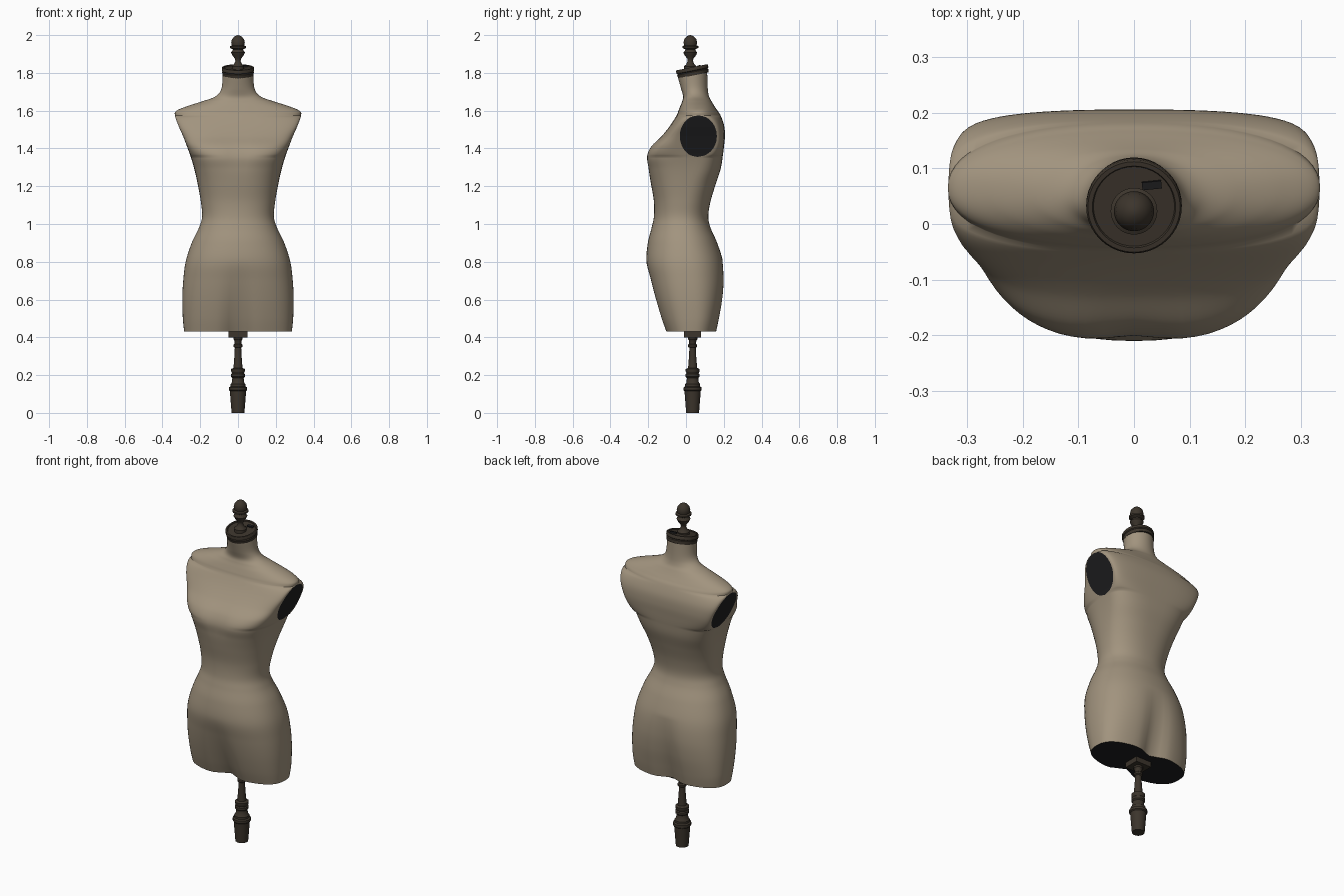
import bpy, bmesh, math
from mathutils import Matrix, Vector

if "Cube" in bpy.data.objects:
    bpy.data.objects.remove(bpy.data.objects["Cube"])


def material(name, rgb):
    m = bpy.data.materials.new(name)
    m.diffuse_color = (*rgb, 1)
    m.use_nodes = True
    m.node_tree.nodes["Principled BSDF"].inputs["Base Color"].default_value = m.diffuse_color
    return m


LINEN = material("tan linen", (0.36, 0.295, 0.21))
WOOD = material("dark wood", (0.045, 0.035, 0.025))
BLACK = material("charcoal", (0.013, 0.013, 0.014))


def finish(name, bm, mats, angle=40):
    bmesh.ops.recalc_face_normals(bm, faces=bm.faces)
    me = bpy.data.meshes.new(name)
    bm.to_mesh(me)
    bm.free()
    for m in mats:
        me.materials.append(m)
    ob = bpy.data.objects.new(name, me)
    bpy.context.collection.objects.link(ob)
    bpy.ops.object.select_all(action='DESELECT')
    ob.select_set(True)
    bpy.context.view_layer.objects.active = ob
    bpy.ops.object.shade_smooth_by_angle(angle=math.radians(angle))
    return ob


def lathe(name, profile, loc, tilt=0, sides=40):
    """Turned part: profile of (radius, height) spun about its axis."""
    bm = bmesh.new()
    vs = [bm.verts.new((r, 0, z)) for r, z in profile]
    es = [bm.edges.new(p) for p in zip(vs, vs[1:])]
    bmesh.ops.spin(bm, geom=vs + es, cent=(0, 0, 0), axis=(0, 0, 1),
                   angle=math.tau, steps=sides)
    bmesh.ops.remove_doubles(bm, verts=bm.verts, dist=1e-5)
    ob = finish(name, bm, [WOOD])
    ob.location = loc
    ob.rotation_euler.x = tilt
    return ob


def box(name, size, loc, mat, tilt=(0, 0, 0)):
    bm = bmesh.new()
    bmesh.ops.create_cube(bm, size=1, matrix=Matrix.Diagonal((*size, 1)))
    ob = finish(name, bm, [mat])
    ob.location, ob.rotation_euler = loc, tilt
    return ob


# Torso sections: z, half width, front y, back y, widest y, squareness
ROWS = [
    (0.43, .285, -.11, .165, .03, 2.6), (0.50, .292, -.135, .18, .03, 2.6),
    (0.60, .295, -.165, .198, .02, 2.5), (0.70, .29, -.19, .205, .01, 2.4),
    (0.80, .277, -.21, .196, .0, 2.3), (0.90, .245, -.202, .165, -.01, 2.2),
    (0.98, .207, -.182, .13, -.02, 2.2), (1.04, .19, -.17, .118, -.02, 2.2),
    (1.12, .197, -.17, .13, -.01, 2.3), (1.21, .213, -.185, .157, .01, 2.5),
    (1.29, .231, -.2, .183, .04, 2.8), (1.355, .25, -.211, .194, .06, 3.0),
    (1.41, .27, -.187, .201, .065, 2.9), (1.465, .291, -.13, .206, .065, 2.6),
    (1.52, .315, -.085, .202, .065, 2.4), (1.575, .334, -.05, .183, .065, 2.3),
    (1.60, .325, -.04, .167, .065, 2.2), (1.625, .265, -.03, .15, .065, 2.2),
    (1.65, .187, -.02, .135, .06, 2.1), (1.675, .12, -.015, .122, .05, 2.0),
    (1.715, .088, -.025, .115, .04, 2.0), (1.79, .081, -.042, .112, .036, 2.0)]
SUB, Q, FLAT = 8, 16, 6
TILT = 0.2


def spline(a, b, c, d, t):
    return [.5 * (2*q + (r-p)*t + (2*p-5*q+4*r-s)*t*t + (3*q-p-3*r+s)*t**3)
            for p, q, r, s in zip(a, b, c, d)]


def section(z, a, yf, yb, yc, n):
    """Closed outline with a flat side where the armhole is."""
    c = .098 * math.sqrt(max(0, 1 - ((z - 1.465) / .11) ** 2))
    low = max(0, 1 - (z - .43) / .38)
    cleft_f = .05 * low ** 1.3 + .012 * math.exp(-((z - 1.37) / .07) ** 2)
    cleft_b = .04 * low ** .8

    def quarter(t, y_end):
        s = 1 if y_end > yc else -1
        x = a * max(0, math.cos(t)) ** (2 / n)
        y = yc + s * (c + (abs(y_end - yc) - c) * math.sin(t) ** (2 / n))
        dent = math.exp(-(x / .06) ** 2) * (cleft_b if s > 0 else cleft_f)
        return x, y - s * dent

    ts = [math.pi / 2 * i / Q for i in range(Q + 1)]
    half = [quarter(t, yf) for t in reversed(ts)]
    half += [(a, yc - c + 2 * c * i / FLAT) for i in range(1, FLAT)]
    half += [quarter(t, yb) for t in ts]
    ring = half + [(-x, y) for x, y in half[-2:0:-1]]
    lean = TILT * min(1, max(0, (z - 1.7) / .08))  # neck top slopes forward
    return [(x, y, z + lean * (y - .035)) for x, y in ring]


# Torso shell with dark armholes and dark underside
rings = []
for i in range(len(ROWS) - 1):
    pts = [ROWS[min(max(i + k, 0), len(ROWS) - 1)] for k in (-1, 0, 1, 2)]
    rings += [spline(*pts, k / SUB) for k in range(SUB)]
rings.append(ROWS[-1])
bm = bmesh.new()
loops = [[bm.verts.new(p) for p in section(*r)] for r in rings]
N = len(loops[0])
for r, (lo, hi) in enumerate(zip(loops, loops[1:])):
    arm = 1.353 < rings[r][0] < 1.574
    for i in range(N):
        j = (i + 1) % N
        f = bm.faces.new((lo[i], lo[j], hi[j], hi[i]))
        side = min(i, N - 1 - i)
        f.material_index = int(arm and Q <= side < Q + FLAT)
bm.faces.new(loops[0]).material_index = 1
bm.faces.new(loops[-1])
bmesh.ops.remove_doubles(bm, verts=bm.verts, dist=1e-5)
for e in bm.edges:  # crisp armhole rims
    if len(e.link_faces) == 2 and len({f.material_index for f in e.link_faces}) == 2:
        e.smooth = False
finish("torso", bm, [LINEN, BLACK], 50)

# Small bust marker
bm = bmesh.new()
bmesh.ops.create_uvsphere(bm, u_segments=16, v_segments=8, radius=.01)
finish("bust_marker", bm, [LINEN]).location = (.212, -.14, 1.395)

# Neck cap with raised rim, and its small latch plate
tilt = math.atan(TILT)
lathe("neck_cap", [(0, -.022), (.082, -.022), (.084, -.004), (.08, 0), (.086, .004),
                   (.086, .018), (.083, .022), (.075, .022), (.073, .017), (0, .017)],
      (0, .035, 1.808), tilt)
box("cap_latch", (.035, .014, .009), (.032, .07, 1.836), BLACK, (tilt, 0, .1))

# Turned finial
lathe("finial", [(0, 1.81), (.033, 1.81), (.033, 1.835), (.022, 1.845), (.014, 1.862),
                 (.016, 1.875), (.03, 1.893), (.037, 1.908), (.03, 1.916),
                 (.026, 1.924), (.042, 1.932), (.042, 1.941), (.033, 1.946),
                 (.036, 1.96), (.032, 1.978), (.02, 1.992), (.009, 1.998), (0, 2.0)],
      (0, .023, 0))

# Turned lower pole and its mounting block
lathe("pole", [(0, 0), (.034, 0), (.043, .115), (.048, .12), (.048, .135), (.04, .14),
               (.04, .152), (.033, .16), (.03, .185), (.037, .192), (.037, .205),
               (.032, .21), (.037, .222), (.037, .232), (.024, .238), (.019, .3),
               (.017, .345), (.024, .35), (.024, .36), (.018, .366), (.02, .385),
               (.025, .39), (.025, .405), (0, .405)], (0, .035, 0))
box("mounting_block", (.1, .09, .032), (0, .035, .416), WOOD)
